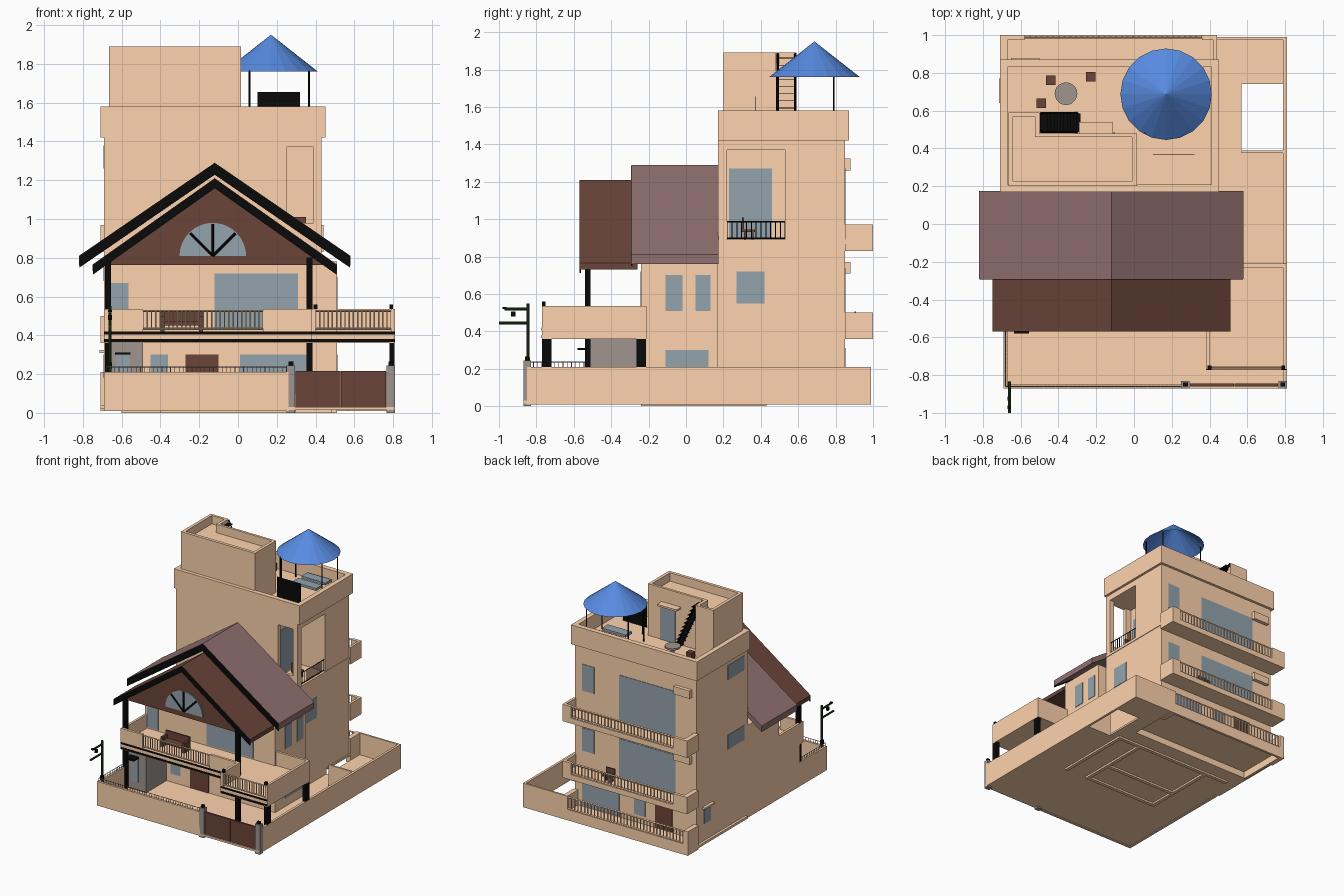
import bpy, bmesh, math
from mathutils import Matrix, Vector

def mat(name, r, g, b):
    m = bpy.data.materials.new(name)
    m.diffuse_color = (*[(c / 255) ** 2.2 for c in (r, g, b)], 1)
    return m

TAN = mat("tan", 254, 210, 172); BLK = mat("black", 18, 18, 18); BRN = mat("brown", 106, 71, 60)
MAU = mat("mauve", 144, 112, 112); GLS = mat("glass", 146, 162, 172); BLU = mat("blue", 88, 138, 224)
GRY = mat("grey", 158, 148, 142); GRN = mat("green", 40, 66, 34)

def finish(name, bm, m):
    bmesh.ops.recalc_face_normals(bm, faces=bm.faces)
    me = bpy.data.meshes.new(name)
    bm.to_mesh(me); bm.free()
    me.materials.append(m)
    o = bpy.data.objects.new(name, me)
    bpy.context.collection.objects.link(o)
    return o

def add(bm, x0, x1, y0, y1, z0, z1):
    M = Matrix.Translation(((x0+x1)/2, (y0+y1)/2, (z0+z1)/2)) @ Matrix.Diagonal((x1-x0, y1-y0, z1-z0, 1))
    bmesh.ops.create_cube(bm, size=1, matrix=M)

def boxes(name, m, *bs):
    bm = bmesh.new()
    for b in bs: add(bm, *b)
    return finish(name, bm, m)

def prism(name, m, pts, y0, y1):
    """Extrude an xz outline along y."""
    bm = bmesh.new()
    f = bm.faces.new([bm.verts.new((x, y0, z)) for x, z in pts])
    r = bmesh.ops.extrude_face_region(bm, geom=[f])
    bmesh.ops.translate(bm, vec=(0, y1-y0, 0), verts=[v for v in r["geom"] if isinstance(v, bmesh.types.BMVert)])
    return finish(name, bm, m)

def rod(bm, a, b, r, n=8):
    a, b = Vector(a), Vector(b); d = b - a
    M = Matrix.Translation((a+b)/2) @ d.to_track_quat('Z', 'Y').to_matrix().to_4x4()
    bmesh.ops.create_cone(bm, cap_ends=True, segments=n, radius1=r, radius2=r, depth=d.length, matrix=M)

def rods(name, m, r, *ends, n=8):
    bm = bmesh.new()
    for a, b in ends: rod(bm, a, b, r, n)
    return finish(name, bm, m)

def railing(name, a, b, z0, z1, step=.026, r=.005, m=TAN):
    """Balusters with a top and bottom rail between two xy points."""
    bm = bmesh.new(); a, b = Vector(a), Vector(b)
    n = max(2, round((b-a).length / step))
    for i in range(n+1):
        p = a.lerp(b, i/n)
        rod(bm, (*p, z0), (*p, z1), r, 6)
    for z in (z0+r, z1-r): rod(bm, (*a, z), (*b, z), r*1.4, 4)
    return finish(name, bm, m)

# Site: floor with the rear opening, raised rear terrace, boundary walls, footings
boxes("ground_floor", TAN, (-.69,.57,-.87,.55,.015,.03), (.44,.57,.55,.99,.015,.03), (.57,.81,-.87,.39,.015,.03), (.57,.81,.74,.99,.015,.03))
boxes("rear_terrace_floor", TAN, (-.69,.44,.55,.98,.07,.085))
boxes("boundary_walls", TAN, (-.69,.26,-.87,-.85,.01,.21), (-.69,-.67,-.85,.2,.01,.21), (.79,.81,-.85,.99,.01,.21),
      (.44,.79,.975,.99,.01,.21), (.57,.79,.375,.39,.01,.21), (-.71,.44,.97,.99,.01,.10), (-.71,-.67,.85,.99,.01,.21), (.40,.44,.85,.99,.01,.21))
boxes("footings", TAN, (-.4,.3,-.24,-.21,0,.02), (-.4,.3,.0,.03,0,.02), (-.4,-.37,-.24,.4,0,.02), (.27,.3,-.24,.4,0,.02), (-.6,.5,.4,.43,0,.02), (.48,.51,-.24,.43,0,.02))
boxes("gate_posts", GRY, (.25,.295,-.87,-.83,0,.245), (.765,.81,-.87,-.83,0,.245))
boxes("gate", BRN, (.297,.529,-.86,-.845,.03,.215), (.532,.763,-.86,-.845,.03,.215))
boxes("gate_lamps", BLK, (.26,.285,-.86,-.84,.245,.265), (.775,.8,-.86,-.84,.245,.265))
railing("front_fence", (-.68,-.86), (.25,-.86), .205, .238, .022, .0018, GRY)
railing("side_fence", (-.68,-.86), (-.68,-.5), .205, .238, .022, .0018, GRY)

# Street lamp
rods("street_lamp", GRN, .008, ((-.66,-.845,.2),(-.66,-.845,.55)), ((-.66,-.845,.52),(-.66,-.97,.52)), ((-.66,-.845,.445),(-.66,-1,.445)))
boxes("street_lamp_heads", BLK, (-.67,-.65,-.935,-.912,.48,.505), (-.67,-.65,-.98,-.96,.52,.53), (-.67,-.65,-.86,-.835,.23,.26))

# Front wing, the grey utility room and the left side wall covering it
boxes("front_wing", TAN, (-.69,.51,-.24,.17,.02,.78))
boxes("utility_room", GRY, (-.68,-.49,-.51,-.24,.03,.36))
boxes("left_side_wall", TAN, (-.69,-.68,-.51,-.24,.2,.36))
boxes("utility_canopy", BLK, (-.635,-.555,-.58,-.51,.30,.312))

# Tower with open corner balcony on the top storey
boxes("tower", TAN, (-.69,.43,.17,.55,.02,.89), (-.69,.43,.55,.85,.08,.89), (-.69,.2,.17,.85,.89,1.42), (.2,.43,.53,.85,.89,1.42),
      (.2,.25,.17,.2,.89,1.42), (.39,.43,.17,.22,.89,1.42), (.2,.43,.17,.53,1.37,1.42), (.2,.43,.17,.195,.89,.98))
boxes("tower_left_skirt", TAN, (-.69,-.67,.55,.85,.01,.09))
boxes("storey_band", TAN, (.42,.435,.17,.86,.868,.89))
railing("corner_balcony_rail", (.42,.22), (.42,.53), .895, .99, .026, .0028, BLK)
boxes("corner_balcony_chair", BRN, (.28,.35,.3,.37,.93,.945), (.28,.35,.3,.31,.945,1.01), (.285,.295,.31,.32,.89,.93), (.335,.345,.35,.36,.89,.93))

# Roof terrace parapet
boxes("parapet", TAN, (-.71,.45,.17,.21,1.42,1.58), (-.71,.45,.83,.872,1.42,1.58), (-.71,-.67,.21,.83,1.42,1.58),
      (.41,.45,.21,.83,1.42,1.58), (-.67,.41,.21,.83,1.42,1.46))

# Stair house with sunken top
boxes("stair_house", TAN, (-.665,.015,.2,.48,1.46,1.82), (-.665,-.5,.48,.59,1.46,1.82), (-.665,.015,.2,.225,1.82,1.89),
      (-.01,.015,.225,.48,1.82,1.89), (-.665,-.64,.225,.59,1.82,1.89), (-.5,-.01,.46,.48,1.82,1.89), (-.525,-.5,.46,.59,1.82,1.89), (-.64,-.525,.57,.59,1.82,1.89))
boxes("stair_house_door", GLS, (-.24,-.1,.48,.485,1.46,1.74))
boxes("stair_house_canopy", TAN, (-.29,-.11,.48,.54,1.76,1.775))
bm = bmesh.new()
for y in (.49, .585): rod(bm, (-.3,y,1.46), (-.495,y,1.885), .007, 4)
for i in range(11):
    t = (i+.5)/11
    add(bm, -.317-.19*t, -.275-.19*t, .49, .585, 1.459+.42*t, 1.462+.42*t)
finish("roof_ladder", bm, BLK)

# Blue sunshade
bm = bmesh.new()
bmesh.ops.create_cone(bm, cap_ends=False, segments=20, radius1=.242, radius2=0, depth=.19, matrix=Matrix.Translation((.17,.687,1.855)))
finish("sunshade", bm, BLU)
rods("sunshade_posts", BLK, .005, *[((x,y,1.46),(x,y,1.765)) for x, y in ((.365,.585),(.365,.79),(-.02,.585),(-.02,.79),(.06,.485))])
boxes("terrace_screen", BLK, (.1,.32,.369,.371,1.46,1.655))
boxes("lounger", GLS, (.08,.3,.6,.68,1.5,1.52), (.08,.3,.72,.8,1.5,1.52))
rods("round_table", GRY, .06, ((-.36,.69,1.54),(-.36,.69,1.555)), n=20)
rods("table_stem", GRY, .015, ((-.36,.69,1.46),(-.36,.69,1.54)))
boxes("stools", BRN, *[(x-.025,x+.025,y-.025,y+.025,1.46,1.52) for x, y in ((-.44,.76),(-.23,.78),(-.49,.64))])

# Gable roofs, fascias and pediment
def chevron(cx, w, ztop, zeave, t):
    return [(cx-w,zeave), (cx,ztop), (cx+w,zeave), (cx+w,zeave-t), (cx,ztop-t), (cx-w,zeave-t)]
prism("upper_roof", MAU, chevron(-.12,.70,1.29,.81,.05), -.292, .175)
prism("upper_fascia", BLK, chevron(-.12,.698,1.288,.809,.06), -.294, -.286)
prism("lower_roof", BRN, chevron(-.12,.63,1.21,.765,.035), -.568, -.26)
prism("lower_fascia", BLK, chevron(-.12,.628,1.208,.763,.05), -.57, -.562)
prism("pediment", BRN, [(-.69,.765),(.45,.765),(-.12,1.175)], -.52, -.5)
boxes("porch_ceiling", BRN, (-.69,.45,-.52,-.24,.763,.775))
arc = [(-.13+.172*math.cos(a*math.pi/16), .808+.172*math.sin(a*math.pi/16)) for a in range(17)]
prism("fan_window", GLS, arc, -.527, -.52)
rods("fan_window_bars", BLK, .007, *[((-.13,-.53,.81),(-.13+.165*math.cos(a),-.53,.81+.165*math.sin(a))) for a in (math.pi/4, math.pi/2, 3*math.pi/4)])
boxes("porch_posts", BLK, *[(x-.016,x+.016,-.54,-.51,.03,.8) for x in (-.67,.368)])

# Front deck and carport
boxes("front_deck", TAN, (-.69,.38,-.56,-.24,.36,.42), (.38,.81,-.77,-.21,.36,.42))
boxes("deck_parapet", TAN, (-.69,-.49,-.56,-.54,.42,.535), (.13,.4,-.56,-.54,.42,.535), (-.69,-.67,-.54,-.24,.42,.535),
      (.38,.4,-.77,-.56,.42,.535), (.79,.81,-.77,-.21,.42,.535), (.51,.79,-.23,-.21,.42,.535))
boxes("deck_trim", BLK, *[b for z in (.365,.405) for b in ((-.69,.38,-.562,-.56,z,z+.015), (.38,.81,-.772,-.77,z,z+.015))])
railing("deck_rail", (-.49,-.55), (.13,-.55), .43, .53, .022, .004)
railing("carport_rail", (.4,-.76), (.79,-.76), .43, .53, .022, .004)
boxes("carport_posts", BLK, *[(.78,.808,y,y+.05,.03,.36) for y in (-.77,-.265)])
boxes("deck_lamps", BLK, (.39,.41,-.77,-.75,.535,.56), (.78,.8,-.77,-.75,.535,.56))
boxes("deck_bench", BRN, (-.4,-.18,-.45,-.37,.45,.47), (-.4,-.18,-.385,-.37,.47,.53), (-.4,-.38,-.45,-.37,.42,.5), (-.2,-.18,-.45,-.37,.42,.5))

# Rear balconies: slab, solid end pieces, balusters
for k, z in enumerate((.36, .83)):
    boxes(f"rear_balcony_{k+1}", TAN, (-.71,.44,.85,1,z,z+.045), (-.71,-.67,.85,1,z,z+.14), (.42,.44,.85,1,z,z+.14), (-.67,-.58,.975,1,z,z+.14), (.36,.42,.975,1,z,z+.14))
    railing(f"rear_balcony_rail_{k+1}", (-.58,.988), (.36,.988), z+.045, z+.14, .03)
railing("rear_terrace_rail", (-.66,.98), (.40,.98), .10, .205, .03)
boxes("rear_chair", BRN, (.02,.1,.9,.96,.445,.46), (.02,.1,.9,.91,.46,.505), (.03,.04,.91,.95,.4,.445), (.08,.09,.91,.95,.4,.445))
boxes("rear_coolers", TAN, (-.65,-.5,.85,.88,1.26,1.325), (-.65,-.5,.85,.88,.71,.77))

# Windows and doors as thin panels on each face
e = .004
boxes("front_windows", GLS, *[(a,b,-.24-e,-.24,c,d) for a,b,c,d in ((-.12,.31,.43,.72),(-.67,-.565,.43,.67),(.01,.36,.1,.3),(-.45,-.36,.1,.3))], (-.63,-.56,-.51-e,-.51,.1,.295))
boxes("right_windows", GLS, *[(.51,.51+e,a,b,c,d) for a,b,c,d in ((-.11,-.02,.51,.7),(.05,.13,.51,.7),(-.11,.12,.1,.3))], (.43,.43+e,.27,.42,.55,.72), (.2,.2+e,.23,.46,.9,1.27))
boxes("rear_windows", GLS, *[(a,b,.85,.85+e,c,d) for a,b,c,d in ((-.5,.02,.89,1.27),(-.5,.02,.41,.74),(.25,.36,1.05,1.27),(.25,.36,.55,.74),(.02,.36,.09,.3),(-.22,-.12,.15,.3))])
boxes("left_windows", GLS, *[(-.69-e,-.69,a,b,c,d) for a,b,c,d in ((.22,.44,1.26,1.38),(.22,.44,.68,.8),(.66,.75,.18,.3))])
boxes("left_ledges", TAN, (-.71,-.69,.2,.85,.02,.04), (-.715,-.69,.64,.77,.31,.325))
boxes("doors", BRN, (-.27,-.1,-.24-e,-.24,.03,.3), (-.47,-.31,.85,.85+e,.09,.31))
